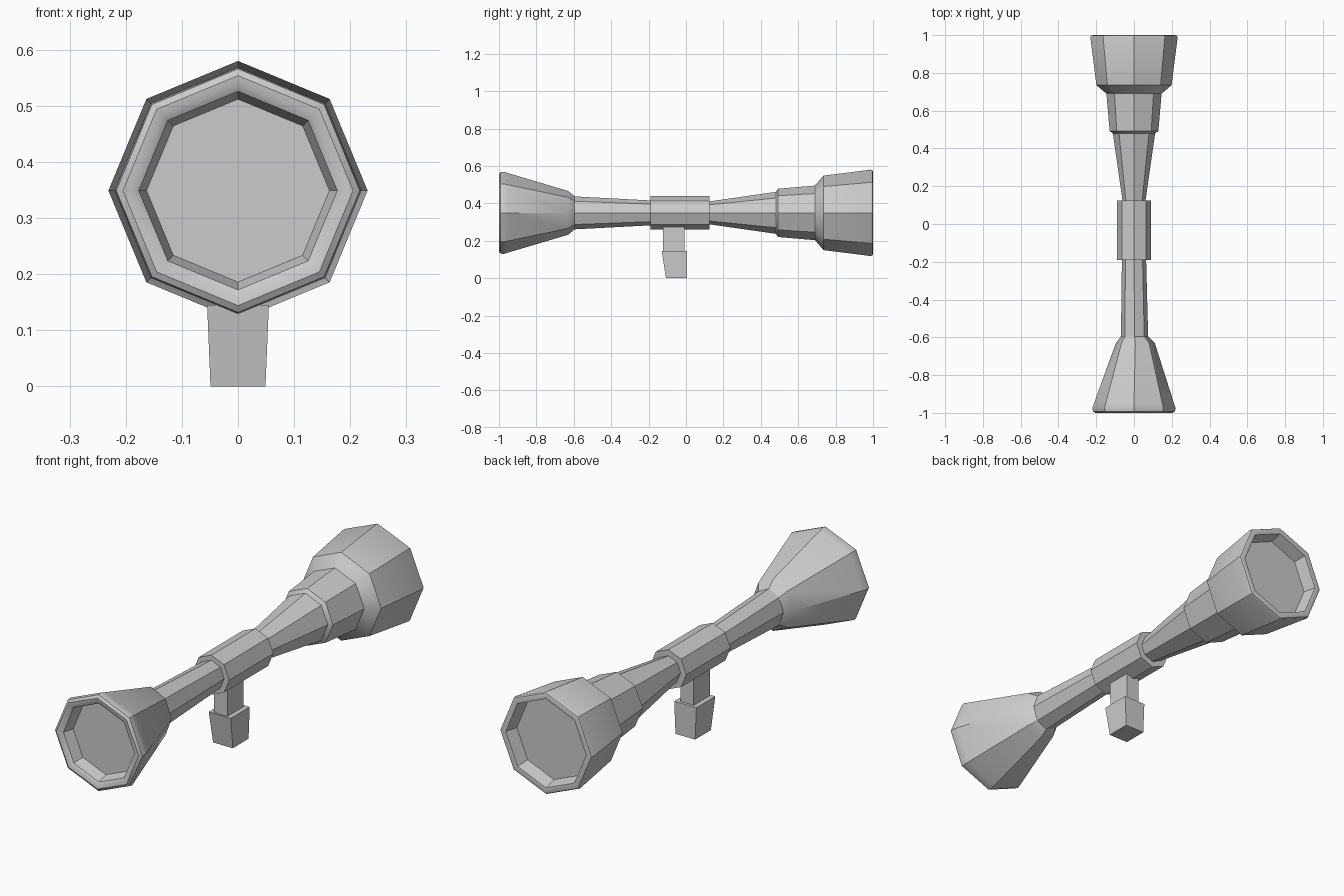
import bpy, bmesh, math

if "Cube" in bpy.data.objects:
    bpy.data.objects.remove(bpy.data.objects["Cube"])

AXIS_Z = 0.349


def finish(name, bm):
    bmesh.ops.recalc_face_normals(bm, faces=bm.faces)
    mesh = bpy.data.meshes.new(name)
    bm.to_mesh(mesh)
    bm.free()
    obj = bpy.data.objects.new(name, mesh)
    bpy.context.collection.objects.link(obj)
    bpy.ops.object.select_all(action='DESELECT')
    obj.select_set(True)
    bpy.context.view_layer.objects.active = obj
    bpy.ops.object.shade_smooth_by_angle(angle=math.radians(32))
    return obj


def loft(name, rings):
    """Join loops of points with quads and cap both ends."""
    bm = bmesh.new()
    loops = [[bm.verts.new(p) for p in ring] for ring in rings]
    for a, b in zip(loops, loops[1:]):
        n = len(a)
        for i in range(n):
            bm.faces.new((a[i], a[(i + 1) % n], b[(i + 1) % n], b[i]))
    bm.faces.new(loops[0])
    bm.faces.new(loops[-1])
    return finish(name, bm)


def octagon(y, rz, rx=None, dx=0.0):
    rx = rx or rz
    return [(dx + rx * math.sin(i * math.pi / 4), y,
             AXIS_Z + rz * math.cos(i * math.pi / 4)) for i in range(8)]


def tube(name, profile):
    return loft(name, [octagon(*p) for p in profile])


def block(name, levels):
    """Tapered box from (z, half width, y front, y back) levels."""
    return loft(name, [[(-w, y0, z), (w, y0, z), (w, y1, z), (-w, y1, z)]
                       for z, w, y0, y1 in levels])


# Front bell with recessed mouth, rounded rim and the narrow barrel
tube("front_bell", [
    (-0.94, 0.163), (-0.99, 0.177), (-0.998, 0.19), (-1.0, 0.205),
    (-0.992, 0.217), (-0.975, 0.22), (-0.95, 0.212),
    (-0.63, 0.117, 0.103, 0.007), (-0.595, 0.088, 0.072, 0.003),
    (-0.18, 0.066, 0.064)])

# Middle collar
tube("collar", [(-0.19, 0.089), (0.125, 0.089)])

# Rear cone, stepped sleeve and recessed rear cup
tube("rear_body", [
    (0.11, 0.059), (0.48, 0.112), (0.492, 0.129), (0.69, 0.146),
    (0.735, 0.199), (0.988, 0.231), (0.997, 0.227), (1.0, 0.218),
    (0.997, 0.2), (0.94, 0.185)])

# Grip: thin post with a wider block below
block("grip_post", [(0.13, 0.033, -0.122, -0.008), (0.31, 0.033, -0.124, -0.008)])
block("grip_block", [(0.0, 0.049, -0.107, 0.005), (0.145, 0.055, -0.13, 0.005)])
